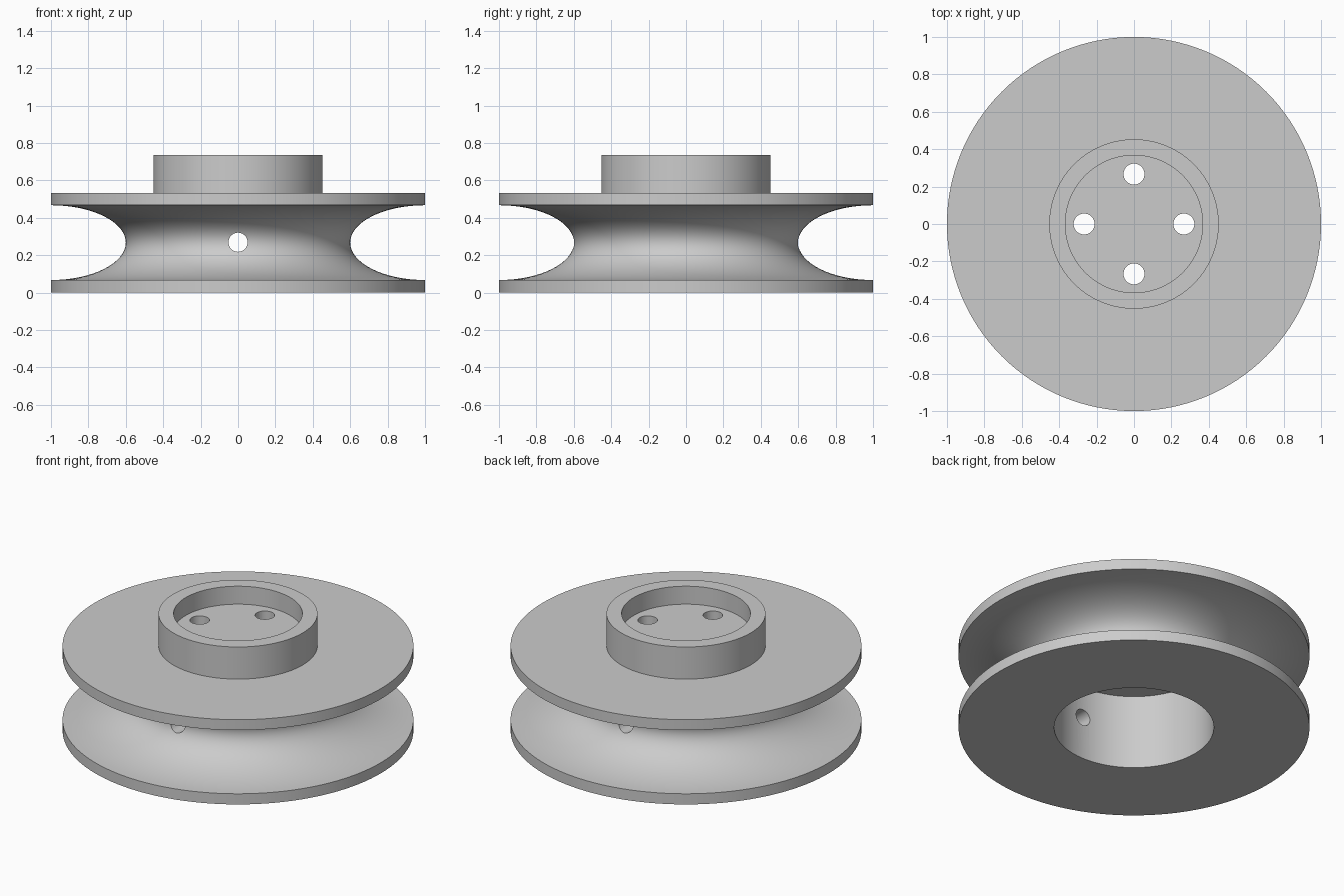
import bpy, bmesh, math
from mathutils import Matrix

if "Cube" in bpy.data.objects:
    bpy.data.objects.remove(bpy.data.objects["Cube"])

SEGMENTS = 128

grey = bpy.data.materials.new("plain grey")
grey.diffuse_color = (0.6, 0.6, 0.6, 1)
grey.use_nodes = True
grey.node_tree.nodes["Principled BSDF"].inputs["Base Color"].default_value = grey.diffuse_color


def lathe(name, profile):
    """Revolve an (r, z) profile about the z axis."""
    bm = bmesh.new()
    verts = [bm.verts.new((r, 0, z)) for r, z in profile]
    edges = [bm.edges.new(pair) for pair in zip(verts, verts[1:])]
    bmesh.ops.spin(bm, geom=verts + edges, cent=(0, 0, 0), axis=(0, 0, 1),
                   angle=2 * math.pi, steps=SEGMENTS)
    bmesh.ops.remove_doubles(bm, verts=bm.verts, dist=1e-5)
    bmesh.ops.recalc_face_normals(bm, faces=bm.faces)
    mesh = bpy.data.meshes.new(name)
    bm.to_mesh(mesh)
    bm.free()
    obj = bpy.data.objects.new(name, mesh)
    bpy.context.collection.objects.link(obj)
    mesh.materials.append(grey)
    return obj


def drill(target, name, radius, length, location, rotation=(0, 0, 0)):
    """Cut a round hole through the target."""
    bpy.ops.mesh.primitive_cylinder_add(vertices=48, radius=radius, depth=length,
                                        location=location, rotation=rotation)
    cutter = bpy.context.object
    cutter.name = name
    cutter.data.materials.append(grey)
    cut = target.modifiers.new(name, 'BOOLEAN')
    cut.operation = 'DIFFERENCE'
    cut.solver = 'EXACT'
    cut.object = cutter
    bpy.context.view_layer.objects.active = target
    bpy.ops.object.modifier_apply(modifier=cut.name)
    bpy.data.objects.remove(cutter, do_unlink=True)


# Rope groove: half an ellipse between the two flanges
groove = []
for i in range(33):
    a = math.pi * i / 32
    groove.append((1 - 0.4 * math.sin(a), 0.267 - 0.2 * math.cos(a)))

# Wheel section: bore ceiling, bore, lower flange, groove, upper flange, hub, recess
section = ([(0, 0.467), (0.455, 0.467), (0.455, 0), (1, 0)] + groove +
           [(1, 0.533), (0.453, 0.533), (0.453, 0.735),
            (0.367, 0.735), (0.367, 0.622), (0, 0.622)])
wheel = lathe("pulley_wheel", section)

# Four bolt holes through the hub floor
for i in range(4):
    a = i * math.pi / 2
    drill(wheel, "bolt_hole", 0.056, 0.4,
          (0.267 * math.cos(a), 0.267 * math.sin(a), 0.55))

# Cross hole through the groove, front to back
drill(wheel, "cross_hole", 0.051, 1.8, (0, 0, 0.269), (math.pi / 2, 0, 0))

# Smooth curved walls, crisp rims
bpy.ops.object.select_all(action='DESELECT')
wheel.select_set(True)
bpy.context.view_layer.objects.active = wheel
bpy.ops.object.shade_smooth_by_angle(angle=math.radians(30))
